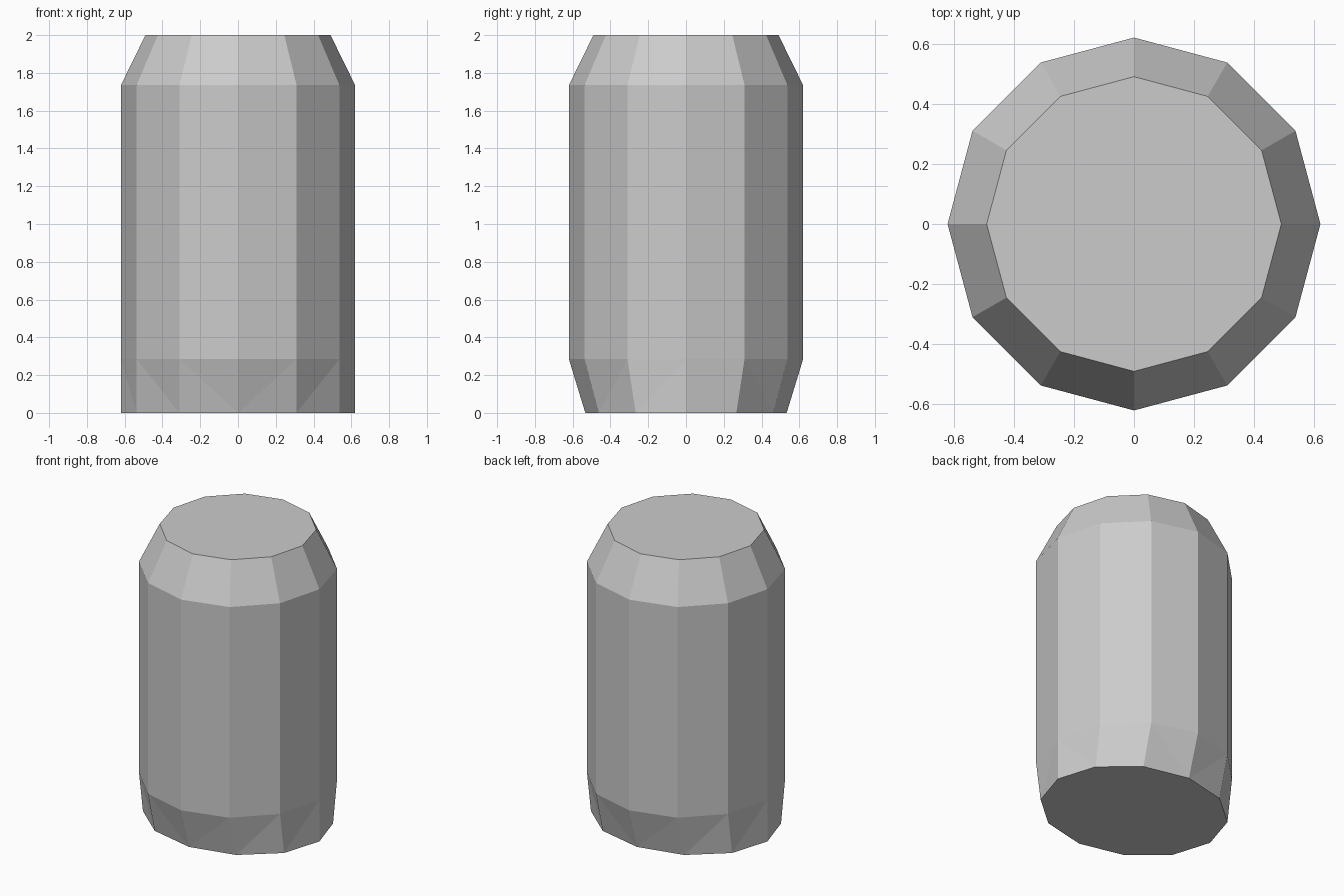
import bpy, bmesh
from math import cos, sin, pi

if "Cube" in bpy.data.objects:
    bpy.data.objects.remove(bpy.data.objects["Cube"])

SIDES = 12
R = 0.62
# rings: height, x radius, y radius (the foot narrows only front to back)
RINGS = [(0.0, R, 0.533), (0.285, R, R), (1.735, R, R), (2.0, 0.49, 0.49)]

bm = bmesh.new()
rings = [[bm.verts.new((rx * cos(2 * pi * k / SIDES), ry * sin(2 * pi * k / SIDES), z))
          for k in range(SIDES)] for z, rx, ry in RINGS]

# walls, with the twisted foot quads split from outer top to inner bottom
for level, (low, high) in enumerate(zip(rings, rings[1:])):
    for k in range(SIDES):
        n = (k + 1) % SIDES
        a, b, c, d = low[k], low[n], high[n], high[k]
        if level > 0:
            bm.faces.new((a, b, c, d))
        elif abs(d.co.x) > abs(c.co.x):
            bm.faces.new((a, b, d))
            bm.faces.new((b, c, d))
        else:
            bm.faces.new((a, b, c))
            bm.faces.new((a, c, d))

# flat end caps
bm.faces.new(rings[0][::-1])
bm.faces.new(rings[-1])
bm.normal_update()

mesh = bpy.data.meshes.new("barrel_body")
bm.to_mesh(mesh)
bm.free()
bpy.context.collection.objects.link(bpy.data.objects.new("barrel_body", mesh))
